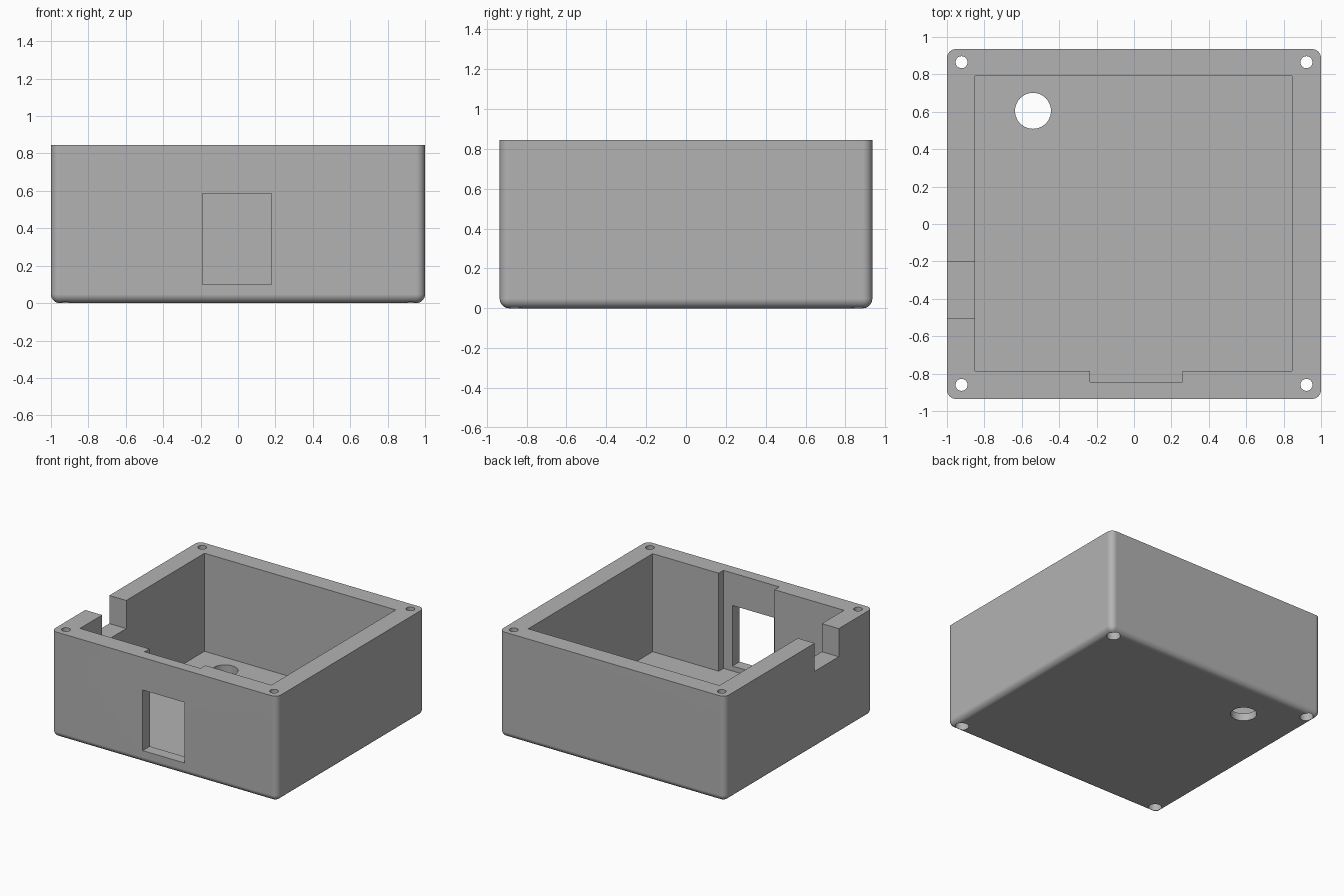
import bpy
import bmesh
from math import radians
from mathutils import Vector, Matrix

old = bpy.data.objects.get("Cube")
if old:
    bpy.data.objects.remove(old, do_unlink=True)

HEIGHT = 0.845
FLOOR = 0.06
ABOVE = HEIGHT + 0.1

grey = bpy.data.materials.new("plain grey")
grey.use_nodes = True
colour = (0.45, 0.45, 0.45, 1)
grey.diffuse_color = colour
grey.node_tree.nodes["Principled BSDF"].inputs["Base Color"].default_value = colour


def finish(bm, name):
    mesh = bpy.data.meshes.new(name)
    bm.to_mesh(mesh)
    bm.free()
    mesh.materials.append(grey)
    obj = bpy.data.objects.new(name, mesh)
    bpy.context.collection.objects.link(obj)
    return obj


def block_mesh(low, high):
    low, high = Vector(low), Vector(high)
    bm = bmesh.new()
    bmesh.ops.create_cube(bm, size=1)
    bmesh.ops.scale(bm, vec=high - low, verts=bm.verts)
    bmesh.ops.translate(bm, vec=(low + high) / 2, verts=bm.verts)
    return bm


def block(name, low, high):
    return finish(block_mesh(low, high), name)


def rod(name, x, y, radius, low, high):
    bm = bmesh.new()
    bmesh.ops.create_cone(bm, cap_ends=True, segments=48, radius1=radius, radius2=radius,
                          depth=high - low, matrix=Matrix.Translation((x, y, (low + high) / 2)))
    return finish(bm, name)


# Outer shell, rounded everywhere except around the open rim
bm = block_mesh((-1, -0.935, 0), (1, 0.935, HEIGHT))
rounded = [e for e in bm.edges if min(v.co.z for v in e.verts) < 0.01]
bmesh.ops.bevel(bm, geom=rounded, offset=0.048, segments=8, profile=0.5, affect='EDGES')
case = finish(bm, "open_box")

# Interior, front wall recess, front window, side notch and floor hole
cutters = [
    block("cavity_cutter", (-0.85, -0.785, FLOOR), (0.845, 0.79, ABOVE)),
    block("recess_cutter", (-0.235, -0.845, FLOOR), (0.26, -0.7, ABOVE)),
    block("window_cutter", (-0.19, -1.1, 0.10), (0.18, -0.72, 0.585)),
    block("notch_cutter", (-1.1, -0.505, 0.62), (-0.8, -0.2, ABOVE)),
    rod("floor_hole_cutter", -0.54, 0.605, 0.096, -0.1, 0.2),
]

# Screw holes through the corners, widened underneath
for x in (-0.922, 0.922):
    for y in (-0.86, 0.865):
        cutters.append(rod("screw_hole_cutter", x, y, 0.032, -0.1, ABOVE))
        cutters.append(rod("screw_head_cutter", x, y, 0.05, -0.1, 0.08))

bpy.context.view_layer.objects.active = case
for cutter in cutters:
    cutter.hide_render = True
    mod = case.modifiers.new(cutter.name, 'BOOLEAN')
    mod.operation = 'DIFFERENCE'
    mod.solver = 'EXACT'
    mod.object = cutter
    bpy.ops.object.modifier_apply(modifier=mod.name)
    bpy.data.objects.remove(cutter, do_unlink=True)

# Smooth rounding with crisp cut edges
bpy.ops.object.select_all(action='DESELECT')
case.select_set(True)
bpy.ops.object.shade_smooth_by_angle(angle=radians(30))
weighted = case.modifiers.new("even_shading", 'WEIGHTED_NORMAL')
weighted.keep_sharp = True
